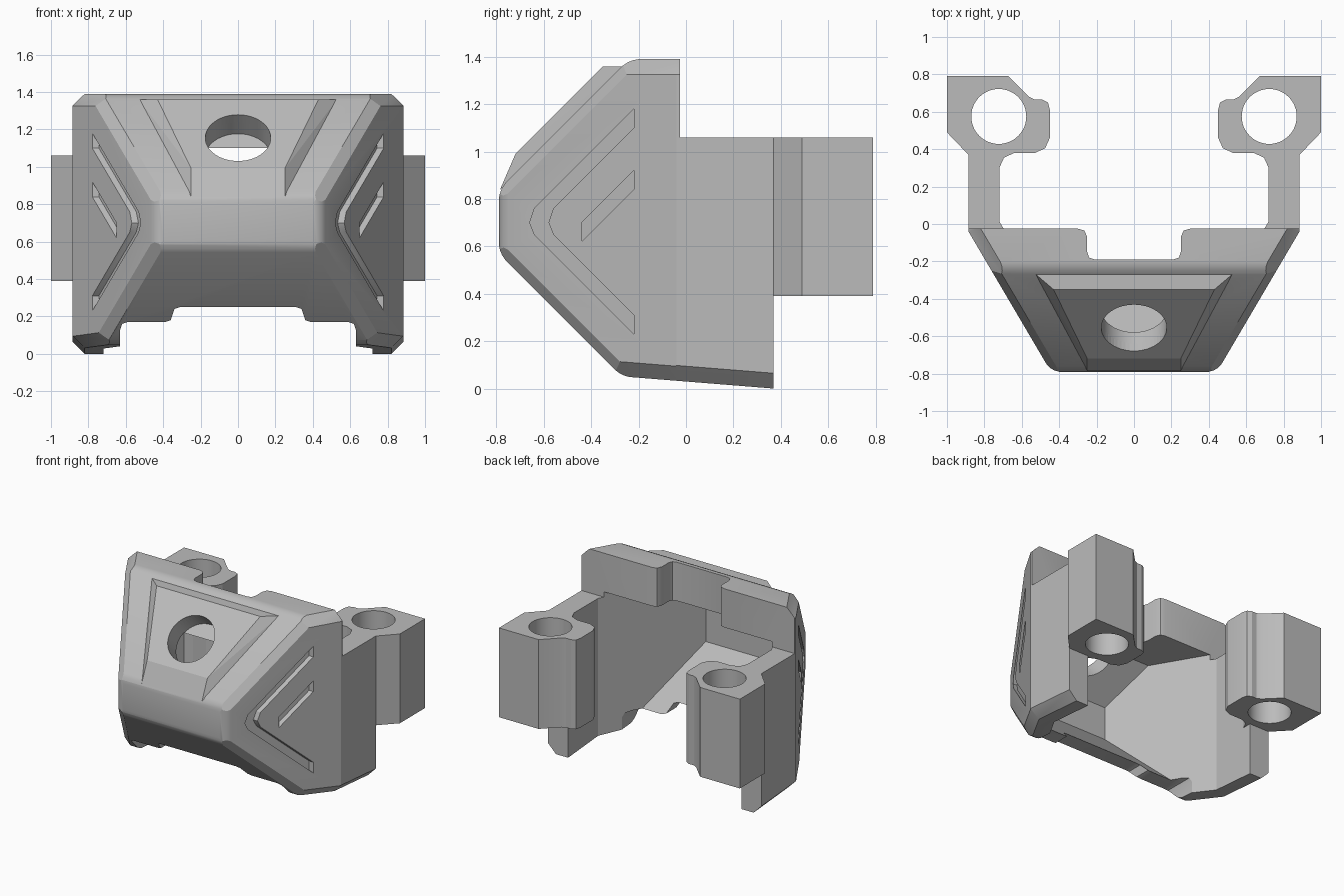
import bpy, bmesh
from mathutils import Vector

if "Cube" in bpy.data.objects:
    bpy.data.objects.remove(bpy.data.objects["Cube"])

grey = bpy.data.materials.new("plain grey")
grey.use_nodes = True
grey.diffuse_color = (0.5, 0.5, 0.5, 1)
grey.node_tree.nodes["Principled BSDF"].inputs["Base Color"].default_value = (0.5, 0.5, 0.5, 1)


def to_object(name, bm):
    bmesh.ops.recalc_face_normals(bm, faces=bm.faces)
    mesh = bpy.data.meshes.new(name)
    bm.to_mesh(mesh)
    bm.free()
    mesh.materials.append(grey)
    obj = bpy.data.objects.new(name, mesh)
    bpy.context.collection.objects.link(obj)
    return obj


def slice_off(bm, normal, point):
    """Remove everything beyond a plane and cap the cut."""
    geom = bm.verts[:] + bm.edges[:] + bm.faces[:]
    cut = bmesh.ops.bisect_plane(bm, geom=geom, plane_co=point, plane_no=normal,
                                 clear_outer=True, dist=1e-5)
    edges = [e for e in cut["geom_cut"] if isinstance(e, bmesh.types.BMEdge) and e.is_boundary]
    if edges:
        bmesh.ops.edgeloop_fill(bm, edges=edges)


def convex(name, planes):
    bm = bmesh.new()
    bmesh.ops.create_cube(bm, size=4)
    for normal, point in planes:
        slice_off(bm, normal, point)
    return to_object(name, bm)


def plane(normal, point):
    return Vector(normal).normalized(), Vector(point)


def eased(p, q, radius, steps):
    """Planes that chamfer or round the edge between two planes."""
    (a, pa), (b, pb) = p, q
    k, da, db = a.dot(b), a.dot(pa) - radius, b.dot(pb) - radius
    centre = a * ((da - k * db) / (1 - k * k)) + b * ((db - k * da) / (1 - k * k))
    result = []
    for i in range(steps):
        n = a.slerp(b, (i + 1) / (steps + 1))
        result.append((n, centre + n * radius))
    return result


def prism(name, points, axis, low, high, trim=None):
    """Extrude a 2D outline along x, y or z."""
    def place(u, v, w):
        return {"x": (w, u, v), "y": (u, w, v), "z": (u, v, w)}[axis]
    bm = bmesh.new()
    face = bm.faces.new([bm.verts.new(place(u, v, low)) for u, v in points])
    ext = bmesh.ops.extrude_face_region(bm, geom=[face])
    move = Vector(place(0, 0, high - low))
    bmesh.ops.translate(bm, vec=move, verts=[v for v in ext["geom"] if isinstance(v, bmesh.types.BMVert)])
    bmesh.ops.recalc_face_normals(bm, faces=bm.faces)
    if trim:
        slice_off(bm, *trim)
    return to_object(name, bm)


def cylinder(name, radius, depth, centre, direction):
    bm = bmesh.new()
    bmesh.ops.create_cone(bm, cap_ends=True, segments=48, radius1=radius, radius2=radius, depth=depth)
    rot = Vector(direction).to_track_quat("Z", "Y").to_matrix()
    bmesh.ops.rotate(bm, matrix=rot, verts=bm.verts)
    bmesh.ops.translate(bm, vec=centre, verts=bm.verts)
    return to_object(name, bm)


def cut(obj, cutter, keep=False):
    bpy.context.view_layer.objects.active = obj
    mod = obj.modifiers.new("cut", "BOOLEAN")
    mod.operation, mod.solver, mod.object = "DIFFERENCE", "EXACT", cutter
    bpy.ops.object.modifier_apply(modifier=mod.name)
    if not keep:
        bpy.data.objects.remove(cutter)


def smooth(obj):
    bpy.ops.object.select_all(action="DESELECT")
    obj.select_set(True)
    bpy.context.view_layer.objects.active = obj
    bpy.ops.object.shade_smooth_by_angle(angle=0.42)


# Outer body: a faceted wedge with chamfered sides and rounded front edges
top = plane((0, 0, 1), (0, 0, 1.39))
upper = plane((0, -1, 1), (0, -0.79, 0.84))
nose = plane((0, -1, 0), (0, -0.79, 0))
lower = plane((0, -1, -1), (0, -0.79, 0.57))
under = plane((0, -0.08, -1), (0, 0.37, 0))
back = plane((0, 1, 0), (0, 0.37, 0))
planes = [top, upper, nose, lower, under, back]
for p, q in ((top, upper), (upper, nose), (nose, lower), (lower, under)):
    planes += eased(p, q, 0.12, 3)
for s in (-1, 1):
    side = plane((s, 0, 0), (s * 0.885, 0, 0))
    cheek = plane((s * 0.862, -0.507, 0), (s * 0.885, -0.04, 0))
    planes += [side, cheek]
    for p, q in ((side, top), (side, under), (cheek, top), (cheek, under), (cheek, upper), (cheek, lower)):
        planes += eased(p, q, 0.11, 1)
    planes += eased(cheek, nose, 0.1, 3)
body = convex("body_shell", planes)

# Hollow interior, open at the back and underneath
inner = [plane((0, -1, 1), (0, -0.41, 1.10)), plane((0, -1, -1), (0, -0.4, 0.3)),
         plane((0, -1, 0), (0, -0.68, 0)), plane((0, 0, 1), (0, 0, 1.10))]
for s in (-1, 1):
    inner += [plane((s, 0, 0), (s * 0.72, 0, 0)),
              plane((s * 0.862, -0.507, 0), (s * 0.70, -0.02, 0))]
cut(body, convex("cavity", inner))

# Step down behind the top lip
cut(body, prism("step", [(-0.025, 1.06), (1, 1.06), (1, 2), (-0.025, 2)], "x", -2, 2))


def mirrored(half):
    return half + [(-u, v) for u, v in reversed(half)]


# Rounded notch in the lip and stepped notch along the bottom edge
cut(body, prism("lip_notch", mirrored([(0.30, 0.1), (0.30, -0.025), (0.265, -0.035), (0.25, -0.07),
                                       (0.25, -0.15), (0.24, -0.18), (0.21, -0.19)]), "z", 1.0, 1.6))
cut(body, prism("bottom_notch", mirrored([(0.63, -0.2), (0.63, 0.13), (0.62, 0.16), (0.59, 0.17),
                                          (0.39, 0.17), (0.36, 0.18), (0.35, 0.21), (0.34, 0.24),
                                          (0.31, 0.25)]), "y", -1, 0.6))

# Chevron and short slanted grooves on both cheeks
chevron = [(-0.22, 1.18), (-0.64, 0.76), (-0.66, 0.70), (-0.64, 0.65), (-0.22, 0.23),
           (-0.22, 0.31), (-0.56, 0.65), (-0.58, 0.70), (-0.56, 0.76), (-0.22, 1.10)]
slot = [(-0.22, 0.92), (-0.44, 0.70), (-0.44, 0.62), (-0.22, 0.84)]
for s in (-1, 1):
    for outline in (chevron, slot):
        floor = plane((-s * 0.862, 0.507, 0), (s * 0.85, -0.04, 0))
        cut(body, prism("groove", outline, "x", s * 0.2, s * 1.2, floor))

# Raised bevelled panel on the upper slope
bm = bmesh.new()
for s in (-1, 1):
    for x, y, z in ((0.43, -0.35, 1.36), (0.25, -0.72, 0.99), (0.53, -0.265, 1.36),
                    (0.25, -0.785, 0.84)):
        bm.verts.new((s * x, y, z))
bmesh.ops.convex_hull(bm, input=bm.verts)
bmesh.ops.dissolve_limit(bm, angle_limit=0.02, verts=bm.verts, edges=bm.edges)
panel = to_object("raised_panel", bm)

# Round hole through the panel and the slope
drill = cylinder("drill", 0.175, 0.5, Vector((0, -0.555, 1.155)) + Vector((0, -1, 1)) * 0.075, (0, -1, 1))
cut(panel, drill, keep=True)
cut(body, drill)
smooth(body)

# Rear mounting posts with vertical holes
post = [(0.885, 0.37), (1, 0.49), (1, 0.79), (0.67, 0.79), (0.56, 0.68), (0.53, 0.665), (0.49, 0.665),
        (0.46, 0.65), (0.45, 0.61), (0.45, 0.46), (0.475, 0.405), (0.53, 0.38), (0.64, 0.38),
        (0.695, 0.355), (0.72, 0.30), (0.73, 0.30), (0.73, 0.37)]
for s, label in ((1, "left"), (-1, "right")):
    obj = prism(label + "_mounting_post", [(s * u, v) for u, v in post], "z", 0.39, 1.06)
    cut(obj, cylinder("bore", 0.147, 2, (s * 0.723, 0.575, 0.7), (0, 0, 1)))
    smooth(obj)
